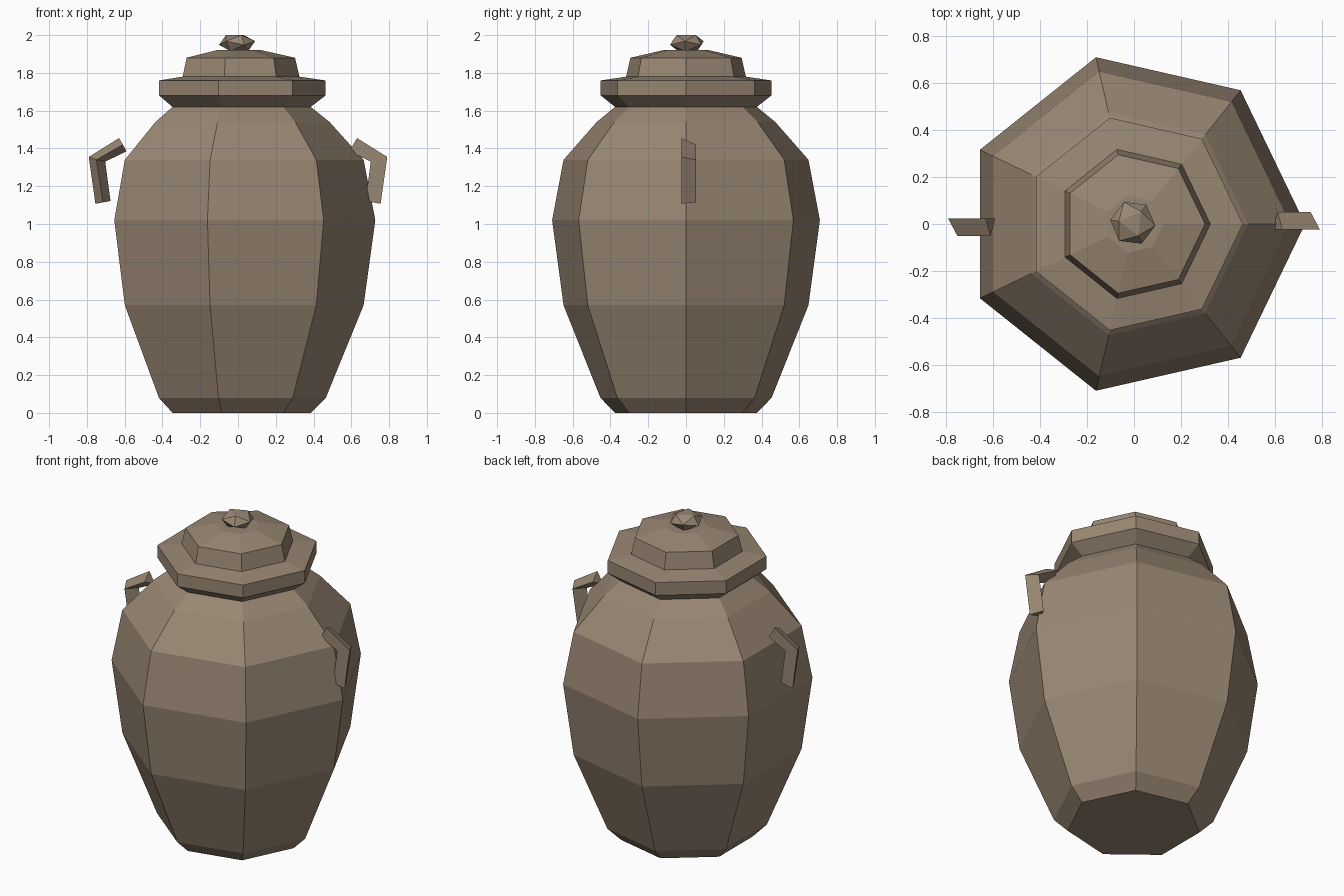
import bpy, bmesh, math
from mathutils import Vector, Matrix

if "Cube" in bpy.data.objects:
    bpy.data.objects.remove(bpy.data.objects["Cube"], do_unlink=True)

clay = bpy.data.materials.new("brown clay")
clay.use_nodes = True
colour = (0.318, 0.242, 0.171, 1)
clay.diffuse_color = colour
clay.node_tree.nodes["Principled BSDF"].inputs["Base Color"].default_value = colour

SIDES = 7


def finish(name, bm):
    """Turn a bmesh into a flat-shaded clay object."""
    bmesh.ops.recalc_face_normals(bm, faces=bm.faces)
    mesh = bpy.data.meshes.new(name)
    bm.to_mesh(mesh)
    bm.free()
    mesh.materials.append(clay)
    obj = bpy.data.objects.new(name, mesh)
    bpy.context.collection.objects.link(obj)
    return obj


def loft(name, rings):
    """Skin a list of closed rings and cap both ends."""
    bm = bmesh.new()
    loops = [[bm.verts.new(p) for p in ring] for ring in rings]
    n = len(loops[0])
    for a, b in zip(loops, loops[1:]):
        for i in range(n):
            j = (i + 1) % n
            bm.faces.new((a[i], a[j], b[j], b[i]))
    bm.faces.new(loops[0])
    bm.faces.new(loops[-1])
    return finish(name, bm)


def lathe(name, profile):
    """Seven-sided turned shape from (radius, height) pairs, a corner on +x."""
    step = math.tau / SIDES
    return loft(name, [[(r * math.cos(i * step), r * math.sin(i * step), z)
                        for i in range(SIDES)] for r, z in profile])


# Jar body
lathe("jar_body", [(0.385, 0), (0.465, 0.08), (0.665, 0.57), (0.727, 1.02),
                   (0.665, 1.34), (0.485, 1.54), (0.385, 1.62)])

# Stepped lid
lathe("lid", [(0.385, 1.62), (0.463, 1.68), (0.463, 1.76), (0.325, 1.78),
              (0.302, 1.88), (0.125, 1.92)])

# Knob: squashed icosahedron resting on a face
bm = bmesh.new()
bmesh.ops.create_icosphere(bm, subdivisions=1, radius=1)
bm.faces.ensure_lookup_table()
up = bm.faces[0].normal.copy() if bm.faces[0].normal.length else Vector((0, 0, 1))
turn = up.rotation_difference(Vector((0, 0, 1))).to_matrix()
bmesh.ops.transform(bm, matrix=turn.to_4x4(), verts=bm.verts)
ring = max(bm.verts, key=lambda v: v.co.xy.length)
spin = math.radians(-7) - math.atan2(ring.co.y, ring.co.x)
bmesh.ops.rotate(bm, verts=bm.verts, matrix=Matrix.Rotation(spin, 3, 'Z'))
top = max(v.co.z for v in bm.verts)
bmesh.ops.scale(bm, verts=bm.verts, vec=(0.098, 0.098, 0.042 / top))
bmesh.ops.translate(bm, verts=bm.verts, vec=(-0.005, 0.005, 1.958))
finish("lid_knob", bm)

# Handles: bent three-sided bars, the second turned half way round
outer = [(0.63, 1.455), (0.79, 1.355), (0.755, 1.107)]
inner = [(0.59, 1.385), (0.703, 1.33), (0.675, 1.122)]
ridge = [(0.61, 1.42), (0.75, 1.34), (0.715, 1.115)]
for name, s in (("left_handle", 1), ("right_handle", -1)):
    loft(name, [[(s * a[0], s * -0.023, a[1]), (s * b[0], s * -0.023, b[1]),
                 (s * c[0], s * 0.052, c[1])]
                for a, b, c in zip(outer, inner, ridge)])
